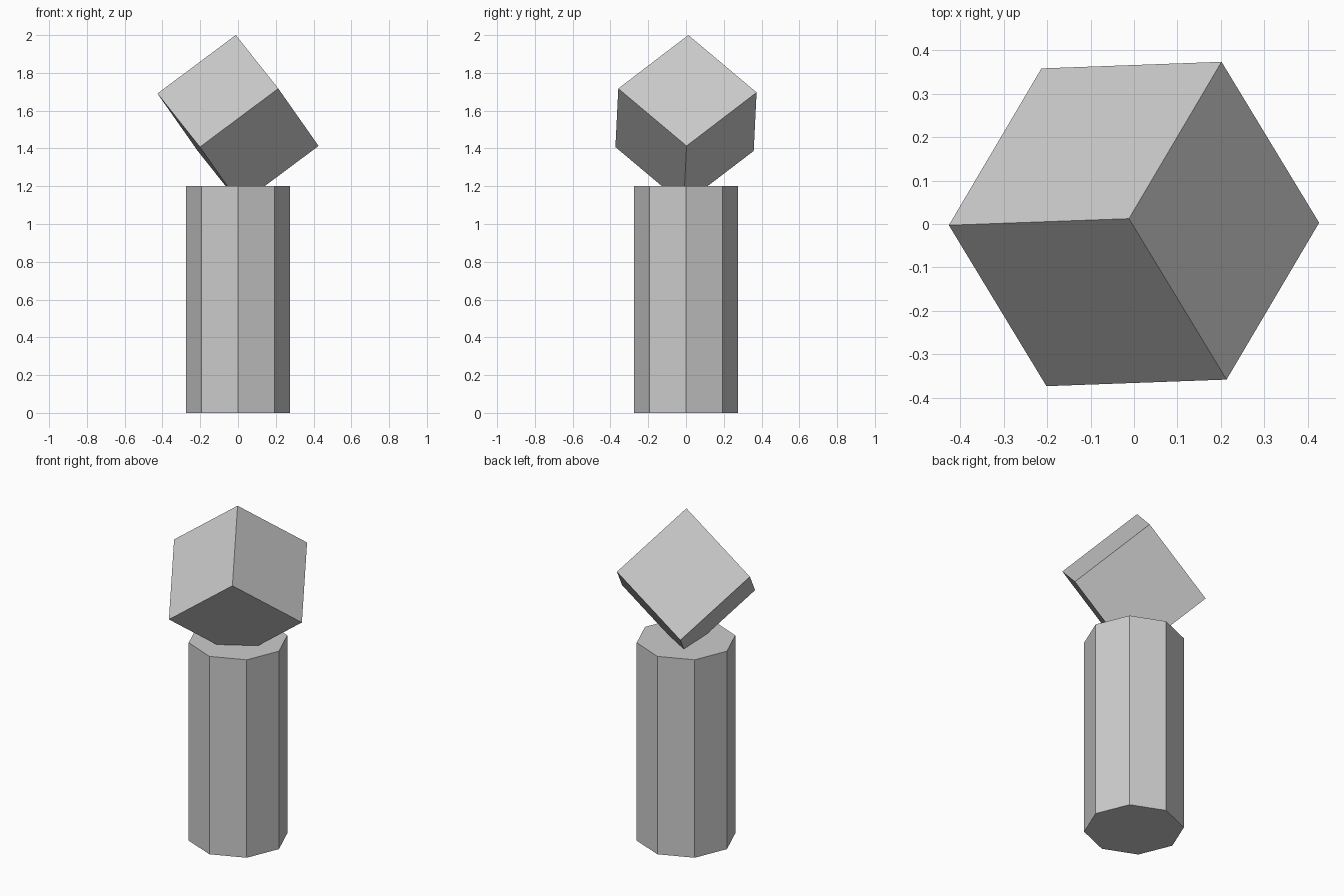
import bpy
from math import radians

if "Cube" in bpy.data.objects:
    bpy.data.objects.remove(bpy.data.objects["Cube"])

# Octagonal post with corners on the x and y axes
bpy.ops.mesh.primitive_cylinder_add(vertices=8, radius=0.275, depth=1.2, location=(0, 0, 0.6))
bpy.context.object.name = "post"

# Cube balanced on one corner, sunk slightly into the post
bpy.ops.mesh.primitive_cube_add(
    size=0.518,
    location=(0, 0, 1.552),
    rotation=(radians(43), radians(-36.7), radians(2.1)),
)
bpy.context.object.name = "tilted_cube"
